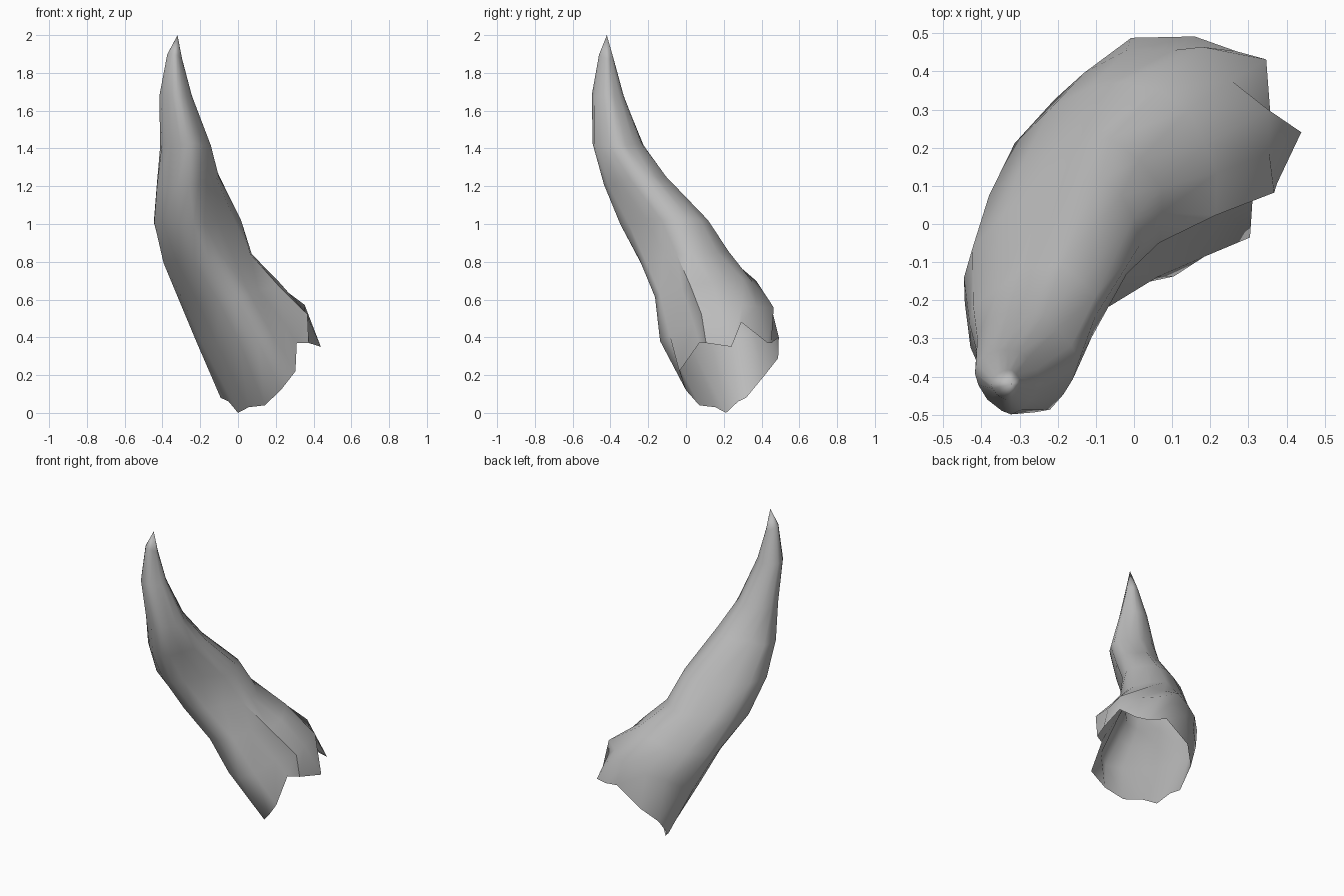
import bpy, bmesh, math, random
from mathutils import Vector

random.seed(4)
SEGMENTS = 16

if "Cube" in bpy.data.objects:
    bpy.data.objects.remove(bpy.data.objects["Cube"], do_unlink=True)

grey = bpy.data.materials.new("plain_grey")
grey.use_nodes = True
colour = (0.5, 0.5, 0.5, 1)
grey.diffuse_color = colour
grey.node_tree.nodes["Principled BSDF"].inputs["Base Color"].default_value = colour


def place(lean, side, height):
    """Turn lean/side distances, which run diagonally, into a world position."""
    return Vector(((lean + side) * math.sqrt(0.5), (lean - side) * math.sqrt(0.5), height))


def soft_power(value, power=0.82):
    """Square off the ellipse a little."""
    return math.copysign(abs(value) ** power, value)


# Cross-sections, tip to base: outer lean, height, inner lean, height, side centre, half width
sections = [
    (-.57, 1.9, -.495, 1.87, .06, .035),
    (-.595, 1.68, -.445, 1.68, .055, .085),
    (-.56, 1.42, -.33, 1.42, .055, .135),
    (-.54, 1.2, -.20, 1.25, .005, .145),
    (-.475, 1.0, .03, 1.03, -.075, .18),
    (-.345, .80, .13, .85, -.105, .215),
    (-.19, .59, .30, .70, -.11, .26),
    (-.07, .36, .46, .57, -.08, .3),
]

# Ragged rim of the open base: lean, side, height
rim = [
    (.55, -.06, .37), (.46, .045, .48), (.48, .14, .35), (.34, .19, .37),
    (.27, .17, .37), (.19, .24, .22), (.16, .16, .12), (.15, .05, .04),
    (.15, -.07, .03), (.15, -.15, 0), (.16, -.23, .06), (.16, -.29, .08),
    (.23, -.36, .2), (.34, -.35, .29), (.46, -.235, .4), (.51, -.13, .37),
]

# Lengthwise folds: loop position and depth at the base
folds = {4: 0.3, 5: 0.08, 14: 0.12}


def section_points(index, section):
    """One tilted, egg-shaped loop with a fold running down each flank."""
    outer, outer_z, inner, inner_z, centre, width = section
    points = []
    for k in range(SEGMENTS):
        angle = math.tau * k / SEGMENTS
        along, across = soft_power(math.cos(angle)), soft_power(math.sin(angle))
        across *= 1 - 0.15 * math.cos(angle)
        across *= 1 - folds.get(k, 0) * index / len(sections)
        blend = (1 + along) / 2
        point = place(outer + (inner - outer) * blend, centre + width * across,
                      outer_z + (inner_z - outer_z) * blend)
        wobble = Vector([random.uniform(-1, 1) for _ in range(3)])
        points.append(point + wobble * width * 0.05)
    return points


# Curved horn shell, open underneath
bm = bmesh.new()
tip = bm.verts.new(place(-.523, .07, 2))
loops = [section_points(i, s) for i, s in enumerate(sections)]
loops.append([place(*p) for p in rim])
rings = [[bm.verts.new(p) for p in loop] for loop in loops]
for k in range(SEGMENTS):
    n = (k + 1) % SEGMENTS
    bm.faces.new((tip, rings[0][k], rings[0][n]))
    for upper, lower in zip(rings, rings[1:]):
        bm.faces.new((upper[k], lower[k], lower[n], upper[n]))
bmesh.ops.recalc_face_normals(bm, faces=bm.faces)

# Point the normals outward
widest = max(bm.faces, key=lambda f: f.calc_center_median().dot(Vector((1, 1, 1))))
if widest.normal.dot(Vector((1, 1, 1))) < 0:
    bmesh.ops.reverse_faces(bm, faces=bm.faces)

mesh = bpy.data.meshes.new("horn_shell")
bm.to_mesh(mesh)
bm.free()
mesh.materials.append(grey)
horn = bpy.data.objects.new("horn_shell", mesh)
bpy.context.collection.objects.link(horn)
bpy.context.view_layer.objects.active = horn
horn.select_set(True)
bpy.ops.object.shade_smooth_by_angle(angle=math.radians(50))
